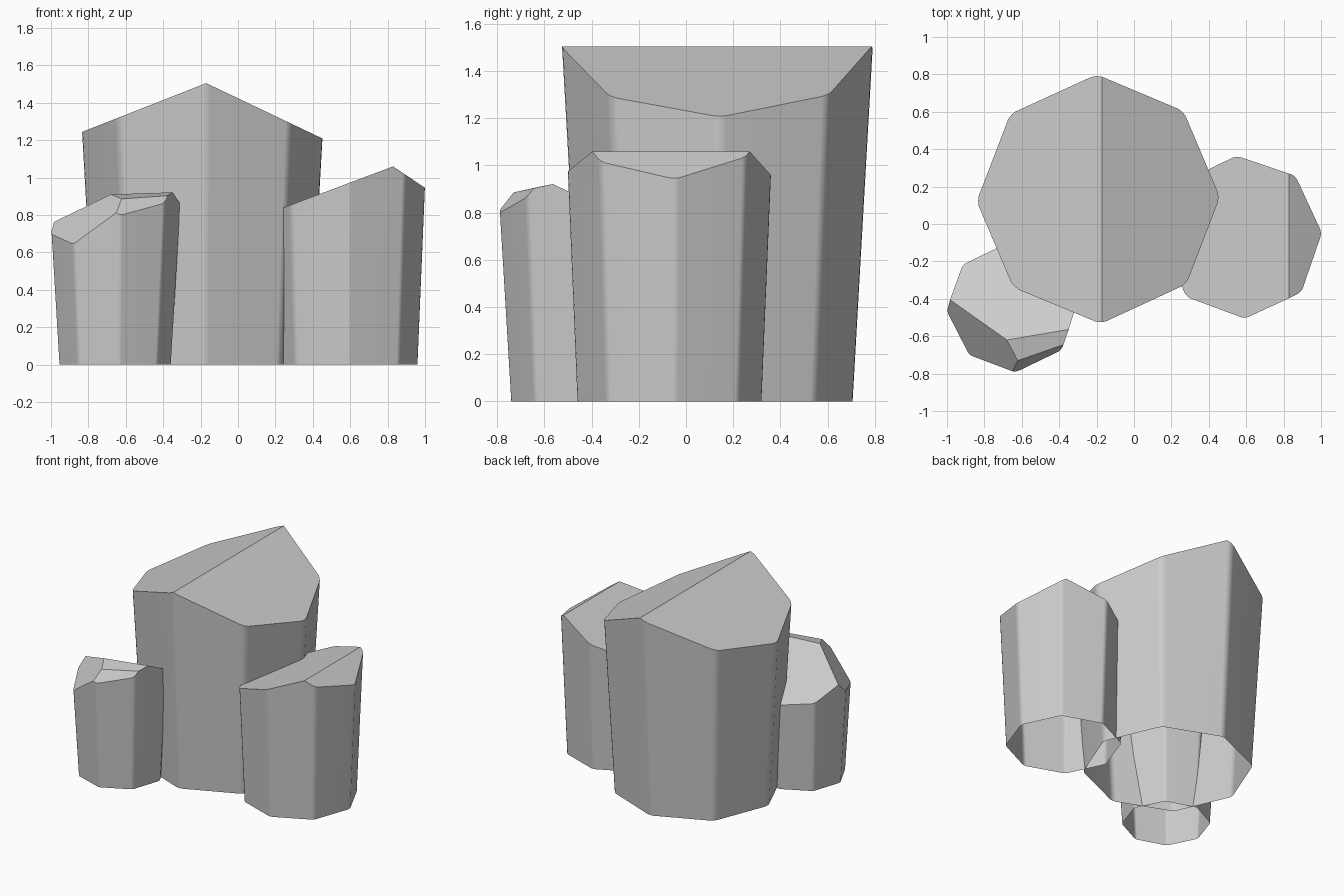
import bpy, bmesh
from math import cos, sin, pi, radians
from mathutils import Vector

if "Cube" in bpy.data.objects:
    bpy.data.objects.remove(bpy.data.objects["Cube"])


def column(name, centre, r0, flare, turn, height, cuts):
    """Flared octagonal shaft with softened corners, trimmed by sloped planes.
    Each cut is (point, dz/dx, dz/dy)."""
    bm = bmesh.new()
    rings = []
    for z in (0, height):
        r = r0 + flare * z
        ring = []
        for i in range(8):
            a = radians(turn) + i * pi / 4
            for inset, side in ((0.005, -0.042), (0, 0), (0.005, 0.042)):
                u, v = r * (1 - inset), r * side
                ring.append(bm.verts.new((centre[0] + u * cos(a) - v * sin(a),
                                          centre[1] + u * sin(a) + v * cos(a), z)))
        rings.append(ring)
    low, high = rings
    n = len(low)
    for i in range(n):
        j = (i + 1) % n
        bm.faces.new((low[i], low[j], high[j], high[i]))
    bm.faces.new(high)
    bm.faces.new(low[::-1])

    # slice the top facets and cap each slice
    for point, sx, sy in cuts:
        res = bmesh.ops.bisect_plane(
            bm, geom=bm.verts[:] + bm.edges[:] + bm.faces[:], dist=1e-5,
            plane_co=Vector(point), plane_no=Vector((-sx, -sy, 1)).normalized(),
            clear_outer=True)
        rim = [e for e in bm.edges if e.is_boundary]
        bmesh.ops.holes_fill(bm, edges=rim, sides=0)
    bmesh.ops.recalc_face_normals(bm, faces=bm.faces[:])

    # open underside
    base = [f for f in bm.faces if all(v.co.z < 1e-4 for v in f.verts)]
    bmesh.ops.delete(bm, geom=base, context='FACES_ONLY')

    mesh = bpy.data.meshes.new(name)
    bm.to_mesh(mesh)
    bm.free()
    obj = bpy.data.objects.new(name, mesh)
    bpy.context.collection.objects.link(obj)
    bpy.ops.object.select_all(action='DESELECT')
    obj.select_set(True)
    bpy.context.view_layer.objects.active = obj
    bpy.ops.object.shade_smooth_by_angle(angle=radians(20))
    mod = obj.modifiers.new("flat_sides", 'WEIGHTED_NORMAL')
    mod.keep_sharp = True
    return obj


# tall column with a ridged top
column("tall_column", (-0.19, 0.133), 0.573, 0.0567, 1, 2.0,
       [((-0.17, 0, 1.505), 0.393, 0), ((-0.17, 0, 1.505), -0.476, 0)])

# medium column with an off-centre ridge
column("medium_column", (0.57, -0.07), 0.39, 0.042, 3, 1.5,
       [((0.83, 0, 1.06), 0.376, 0), ((0.83, 0, 1.06), -0.676, 0)])

# short column with four chipped facets
peak = (-0.68, -0.62, 0.91)
column("short_column", (-0.657, -0.443), 0.298, 0.06, 4, 1.4,
       [(peak, 0.121, -0.512), (peak, 1.022, 0.759), (peak, -0.003, 0.216),
        ((-0.635, -0.735, 0.885), -0.45, 1.5)])
